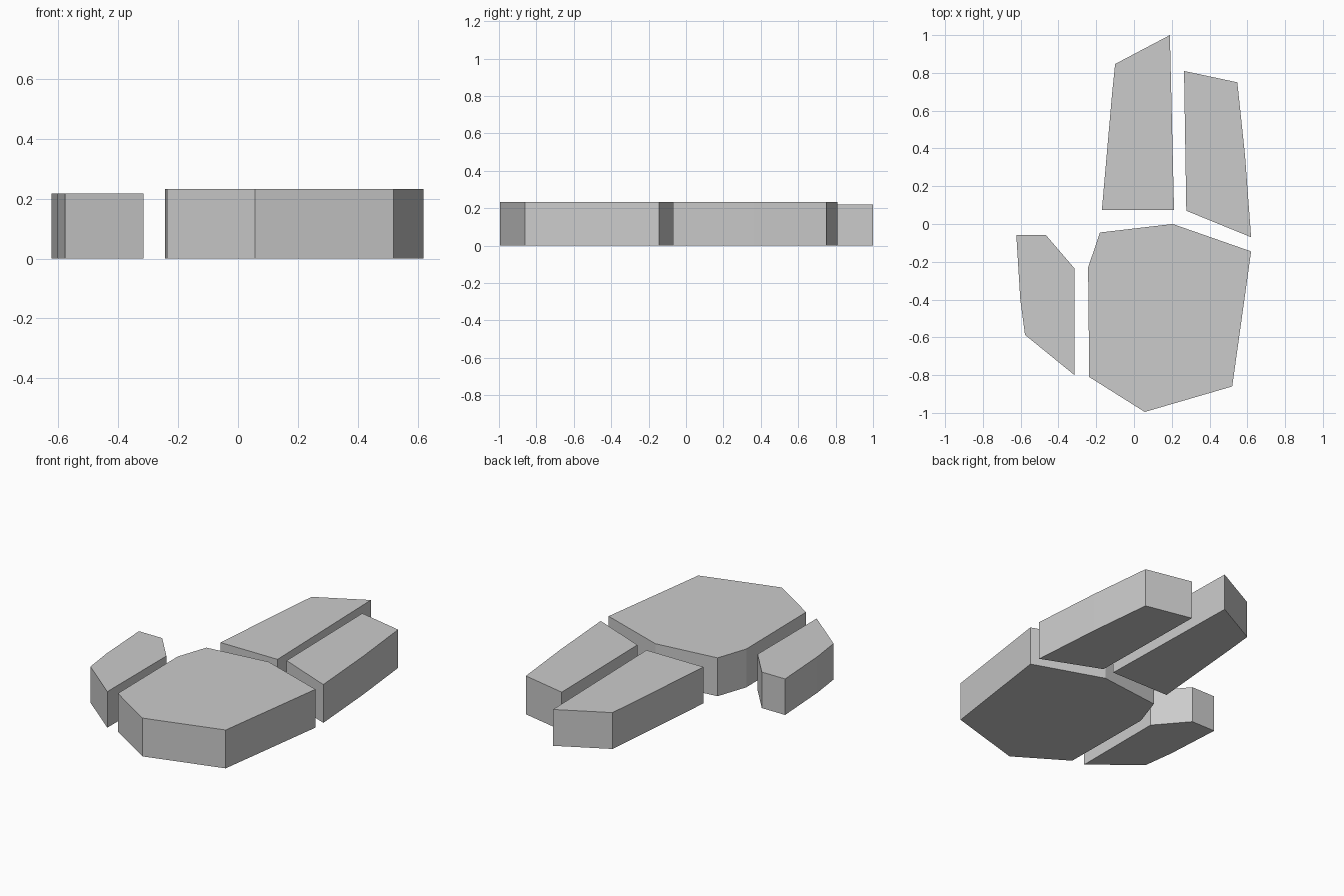
import bpy, bmesh

if "Cube" in bpy.data.objects:
    bpy.data.objects.remove(bpy.data.objects["Cube"])


def slab(name, outline, height):
    """Extrude a flat outline straight up from the ground."""
    bm = bmesh.new()
    base = bm.faces.new([bm.verts.new((x, y, 0)) for x, y in outline])
    top = bmesh.ops.extrude_face_region(bm, geom=[base], use_keep_orig=True)
    verts = [v for v in top["geom"] if isinstance(v, bmesh.types.BMVert)]
    bmesh.ops.translate(bm, verts=verts, vec=(0, 0, height))
    bmesh.ops.recalc_face_normals(bm, faces=bm.faces)
    mesh = bpy.data.meshes.new(name)
    bm.to_mesh(mesh)
    bm.free()
    obj = bpy.data.objects.new(name, mesh)
    bpy.context.collection.objects.link(obj)
    return obj


# Broad palm block
slab("palm", [(-0.237, -0.81), (0.057, -0.995), (0.52, -0.86), (0.62, -0.145),
              (0.205, 0.0), (-0.18, -0.045), (-0.243, -0.23)], 0.232)

# Thumb block beside the palm
slab("thumb", [(-0.315, -0.80), (-0.315, -0.235), (-0.467, -0.058),
               (-0.623, -0.058), (-0.602, -0.40), (-0.577, -0.587)], 0.218)

# Long inner finger block
slab("inner_finger", [(-0.17, 0.075), (0.212, 0.075), (0.19, 1.0),
                      (-0.10, 0.847), (-0.116, 0.69)], 0.22)

# Shorter outer finger block
slab("outer_finger", [(0.277, 0.07), (0.62, -0.07), (0.588, 0.36),
                      (0.547, 0.75), (0.265, 0.81)], 0.232)
